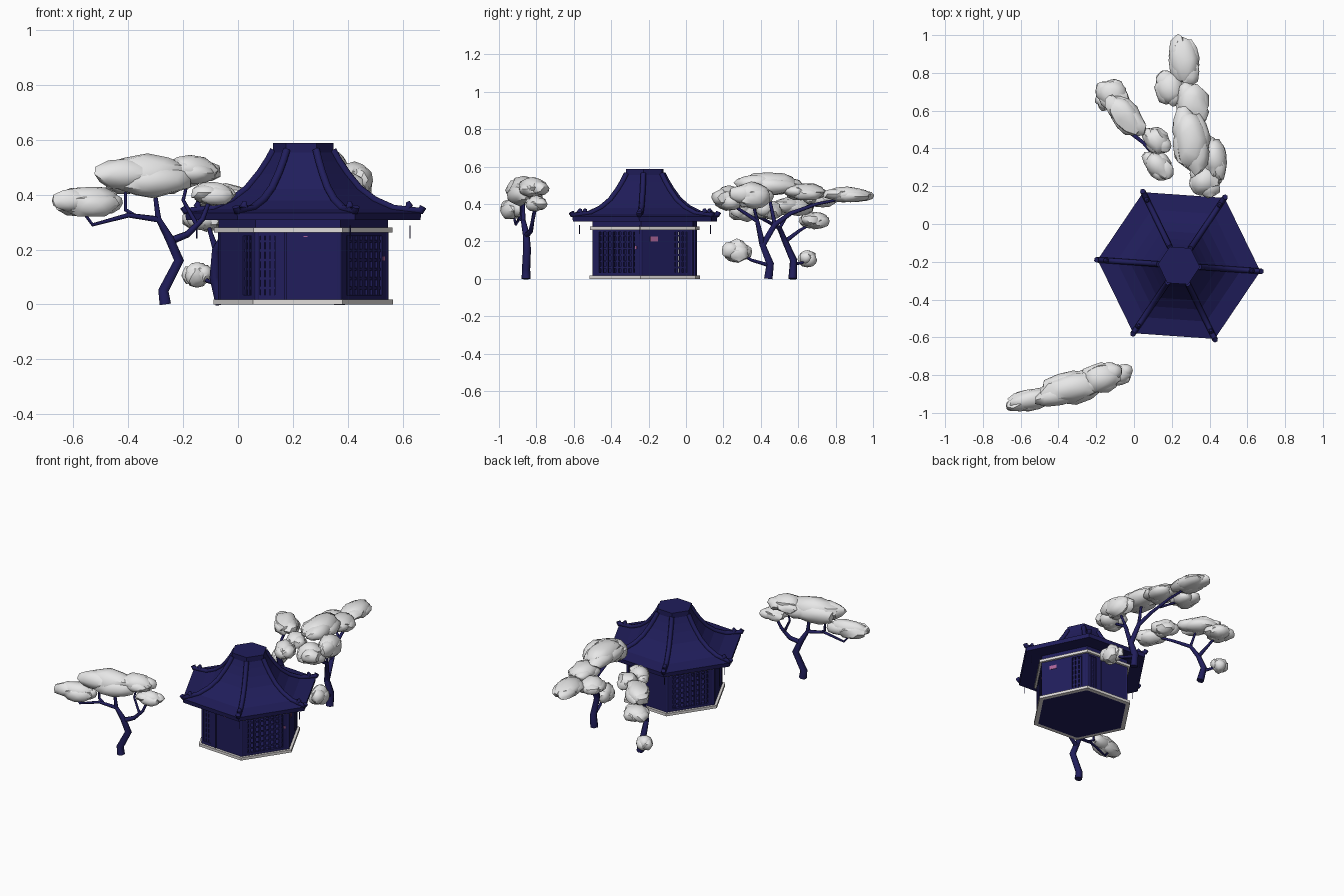
import bpy, bmesh, math, random
from mathutils import Vector, Matrix

if "Cube" in bpy.data.objects:
    bpy.data.objects.remove(bpy.data.objects["Cube"])

random.seed(4)
CX, CY, ROT = 0.238, -0.22, -4.0          # pavilion centre and corner angle


def material(name, col):
    m = bpy.data.materials.new(name)
    m.diffuse_color = (*col, 1)
    m.use_nodes = True
    m.node_tree.nodes["Principled BSDF"].inputs["Base Color"].default_value = m.diffuse_color
    return m


NAVY = material("navy", (0.0145, 0.0125, 0.105))
LEAF = material("pale_leaf", (0.8, 0.8, 0.8))
STONE = material("pale_trim", (0.74, 0.71, 0.70))
PINK = material("pink", (0.42, 0.13, 0.32))


def finish(bm, name, *mats):
    bmesh.ops.recalc_face_normals(bm, faces=bm.faces)
    me = bpy.data.meshes.new(name)
    bm.to_mesh(me)
    bm.free()
    ob = bpy.data.objects.new(name, me)
    bpy.context.collection.objects.link(ob)
    for m in mats:
        me.materials.append(m)
    return ob


def select_only(ob):
    bpy.ops.object.select_all(action='DESELECT')
    ob.select_set(True)
    bpy.context.view_layer.objects.active = ob


def corner(r, z, i):
    a = math.radians(ROT + 60 * i)
    return Vector((CX + r * math.cos(a), CY + r * math.sin(a), z))


def hex_loft(name, profile, *mats):
    """Six-sided solid through (radius, height) rings; caps take the last material."""
    bm = bmesh.new()
    rings = [[bm.verts.new(corner(r, z, i)) for i in range(6)] for r, z in profile]
    for a, b in zip(rings, rings[1:]):
        for i in range(6):
            j = (i + 1) % 6
            bm.faces.new((a[i], a[j], b[j], b[i]))
    for cap in (rings[0][::-1], rings[-1]):
        bm.faces.new(cap).material_index = len(mats) - 1
    return finish(bm, name, *mats)


def tubes(name, paths, mat, res=1):
    """Each path is a list of (x, y, z, radius)."""
    cu = bpy.data.curves.new(name, 'CURVE')
    cu.dimensions = '3D'
    cu.bevel_depth = 1.0
    cu.bevel_resolution = res
    cu.use_fill_caps = True
    for path in paths:
        sp = cu.splines.new('POLY')
        sp.points.add(len(path) - 1)
        for p, (x, y, z, r) in zip(sp.points, path):
            p.co = (x, y, z, 1)
            p.radius = r
    cu.materials.append(mat)
    ob = bpy.data.objects.new(name, cu)
    bpy.context.collection.objects.link(ob)
    select_only(ob)
    bpy.ops.object.convert(target='MESH')


def side_box(bm, side, u0, u1, z0, z1, d0, d1):
    """Box on a wall: u along the wall, d distance from the centre."""
    ang = math.radians(ROT + 30 + 60 * side)
    mat = (Matrix.Translation((CX, CY, 0)) @ Matrix.Rotation(ang, 4, 'Z')
           @ Matrix.Translation(((d0 + d1) / 2, (u0 + u1) / 2, (z0 + z1) / 2))
           @ Matrix.Diagonal((d1 - d0, u1 - u0, z1 - z0, 1)))
    bmesh.ops.create_cube(bm, size=1, matrix=mat)


# --- pavilion base and top band (pale rims, dark floor, underside and ceiling)
hex_loft("base_plinth", [(0.298, 0), (0.328, 0), (0.328, 0.018), (0.3, 0.018)], STONE, NAVY)
hex_loft("wall_band", [(0.3, 0.262), (0.326, 0.262), (0.326, 0.28), (0.3, 0.28)], STONE, NAVY)
hex_loft("upper_wall", [(0.31, 0.28), (0.31, 0.315)], NAVY)

# --- walls: sides 2 and 5 fully latticed, the others with a narrow window
walls, lattice = bmesh.new(), bmesh.new()
windows = {0: (0.05, 0.12), 1: (-0.14, -0.085), 2: (-0.115, 0.115),
           3: (0.05, 0.12), 4: (-0.14, -0.085), 5: (-0.115, 0.115)}
H, Z0, Z1, D = 0.153, 0.018, 0.262, 0.268
for s, (a, b) in windows.items():
    side_box(walls, s, a, b, Z0, 0.035, D - 0.02, D)
    side_box(walls, s, a, b, 0.25, Z1, D - 0.02, D)
    side_box(walls, s, -H, a, Z0, Z1, D - 0.02, D)
    side_box(walls, s, b, H, Z0, Z1, D - 0.02, D)
    if s in (1, 4):                         # raised door frame
        side_box(walls, s, -0.05, -0.04, Z0, Z1, D, D + 0.006)
    n = 7 if b - a > 0.15 else 3
    for k in range(n):
        u = a + (b - a) * (k + 0.5) / n
        side_box(lattice, s, u - 0.007, u + 0.007, 0.03, 0.255, D - 0.014, D - 0.004)
    for k in range(6):
        z = 0.06 + k * 0.034
        side_box(lattice, s, a, b, z - 0.005, z + 0.005, D - 0.012, D - 0.006)
finish(walls, "walls", NAVY)
finish(lattice, "window_lattice", NAVY)
tubes("corner_posts", [[(*corner(0.3, 0.018, i), 0.011), (*corner(0.3, 0.265, i), 0.011)]
                       for i in range(6)], NAVY)

# --- small pink marks
marks = bmesh.new()
side_box(marks, 0, -0.10, -0.055, 0.2, 0.225, D, D + 0.003)
side_box(marks, 5, 0.12, 0.13, 0.16, 0.175, D, D + 0.003)
side_box(marks, 4, 0.02, 0.035, 0.245, 0.25, D, D + 0.003)
finish(marks, "pink_marks", PINK)

# --- roof, ridges, cap, chimes
slope = [(0.432, 0.334), (0.33, 0.347), (0.26, 0.378), (0.205, 0.42),
         (0.16, 0.475), (0.13, 0.52), (0.108, 0.56)]
hex_loft("roof", [(0.29, 0.312), (0.428, 0.307)] + slope, NAVY)
hex_loft("roof_cap", [(0.1, 0.548), (0.111, 0.553), (0.111, 0.588)], NAVY)
ridge = [(0.438, 0.353), (0.43, 0.338)] + slope[1:]
tubes("roof_ridges", [[(*corner(r, z + 0.003, i), 0.015) for r, z in ridge]
                      for i in range(6)], NAVY)
tubes("ridge_finials", [[(*corner(0.375, 0.34, i), 0.014), (*corner(0.388, 0.362, i), 0.014),
                         (*corner(0.382, 0.374, i), 0.008)] for i in range(6)], NAVY)
tubes("corner_chimes", [[(*corner(0.39, 0.24, i), 0.0025), (*corner(0.39, 0.288, i), 0.0025)]
                        for i in (0, 2, 3, 5)], NAVY, 0)


# --- trees
def foliage(name, blobs, yaw):
    """Each blob (centre, half sizes) is a cluster of lumps, long side along local x."""
    bm = bmesh.new()
    lumps = [((0, 0, 0), 0.93), ((0.42, 0.25, -0.1), 0.68), ((-0.42, -0.25, 0.05), 0.68),
             ((0.1, -0.3, -0.2), 0.76), ((-0.15, 0.3, -0.15), 0.74)]
    for c, h in blobs:
        m = (Matrix.Translation(c) @ Matrix.Rotation(math.radians(yaw), 4, 'Z')
             @ Matrix.Diagonal((*h, 1)))
        for off, size in lumps:
            spin = Matrix.Rotation(random.uniform(0, 6), 4, 'Z')
            for v in bmesh.ops.create_icosphere(bm, subdivisions=2, radius=size)["verts"]:
                v.co = m @ (spin @ (v.co * random.uniform(0.9, 1.12)) + Vector(off))
    ob = finish(bm, name, LEAF)
    select_only(ob)
    bpy.ops.object.shade_smooth_by_angle(angle=math.radians(38))


# front left tree
tubes("front_tree_trunk", [
    [(-.265, -.855, 0, .024), (-.272, -.855, .05, .022), (-.215, -.85, .16, .021),
     (-.25, -.855, .24, .018), (-.29, -.87, .31, .013), (-.40, -.89, .325, .009),
     (-.53, -.91, .29, .007), (-.56, -.92, .33, .006)],
    [(-.25, -.855, .23, .016), (-.185, -.83, .255, .013), (-.13, -.82, .31, .01),
     (-.10, -.80, .39, .007)],
    [(-.29, -.87, .31, .012), (-.305, -.87, .42, .008)],
    [(-.38, -.88, .325, .009), (-.41, -.88, .345, .008), (-.41, -.88, .41, .006)],
    [(-.15, -.825, .29, .009), (-.20, -.81, .38, .007), (-.18, -.81, .46, .005)]], NAVY)
foliage("front_tree_foliage", [
    ((-.55, -.93, .375), (.128, .055, .06)), ((-.33, -.865, .47), (.185, .085, .08)),
    ((-.175, -.815, .49), (.108, .078, .055)), ((-.09, -.80, .405), (.08, .055, .045))], 12)

# back right tree
tubes("back_tree_trunk", [
    [(.37, .44, 0, .026), (.37, .45, .08, .023), (.37, .41, .18, .02), (.36, .475, .29, .016),
     (.33, .56, .35, .012), (.30, .70, .40, .009), (.27, .85, .43, .006)],
    [(.37, .41, .18, .017), (.39, .38, .31, .012), (.37, .24, .40, .007)],
    [(.36, .475, .29, .012), (.31, .44, .46, .008)],
    [(.38, .39, .28, .01), (.42, .35, .43, .007)],
    [(.37, .45, .07, .012), (.39, .35, .10, .009), (.41, .28, .14, .006)],
    [(.31, .62, .37, .008), (.20, .71, .42, .006)]], NAVY)
foliage("back_tree_foliage", [
    ((.265, .865, .45), (.13, .08, .045)), ((.19, .72, .43), (.09, .078, .05)),
    ((.31, .635, .465), (.11, .085, .05)), ((.30, .44, .51), (.165, .095, .065)),
    ((.425, .35, .45), (.11, .065, .075)), ((.375, .23, .43), (.085, .085, .07)),
    ((.41, .27, .15), (.075, .052, .066))], 96)

# back left tree
tubes("left_tree_trunk", [
    [(-.06, .57, 0, .023), (-.085, .575, .1, .02), (-.08, .53, .2, .016),
     (-.04, .50, .27, .013), (.05, .43, .31, .01), (.13, .33, .36, .006)],
    [(-.08, .53, .2, .013), (-.10, .61, .26, .009), (-.11, .68, .30, .006)],
    [(-.04, .50, .27, .01), (-.04, .56, .37, .006)],
    [(-.085, .575, .08, .011), (-.11, .62, .085, .008), (-.15, .65, .11, .005)]], NAVY)
foliage("left_tree_foliage", [
    ((-.115, .685, .315), (.085, .078, .05)), ((-.045, .575, .39), (.13, .072, .055)),
    ((.12, .44, .37), (.08, .062, .055)), ((.13, .31, .36), (.09, .062, .055)),
    ((-.15, .65, .11), (.05, .05, .05))], 128)
